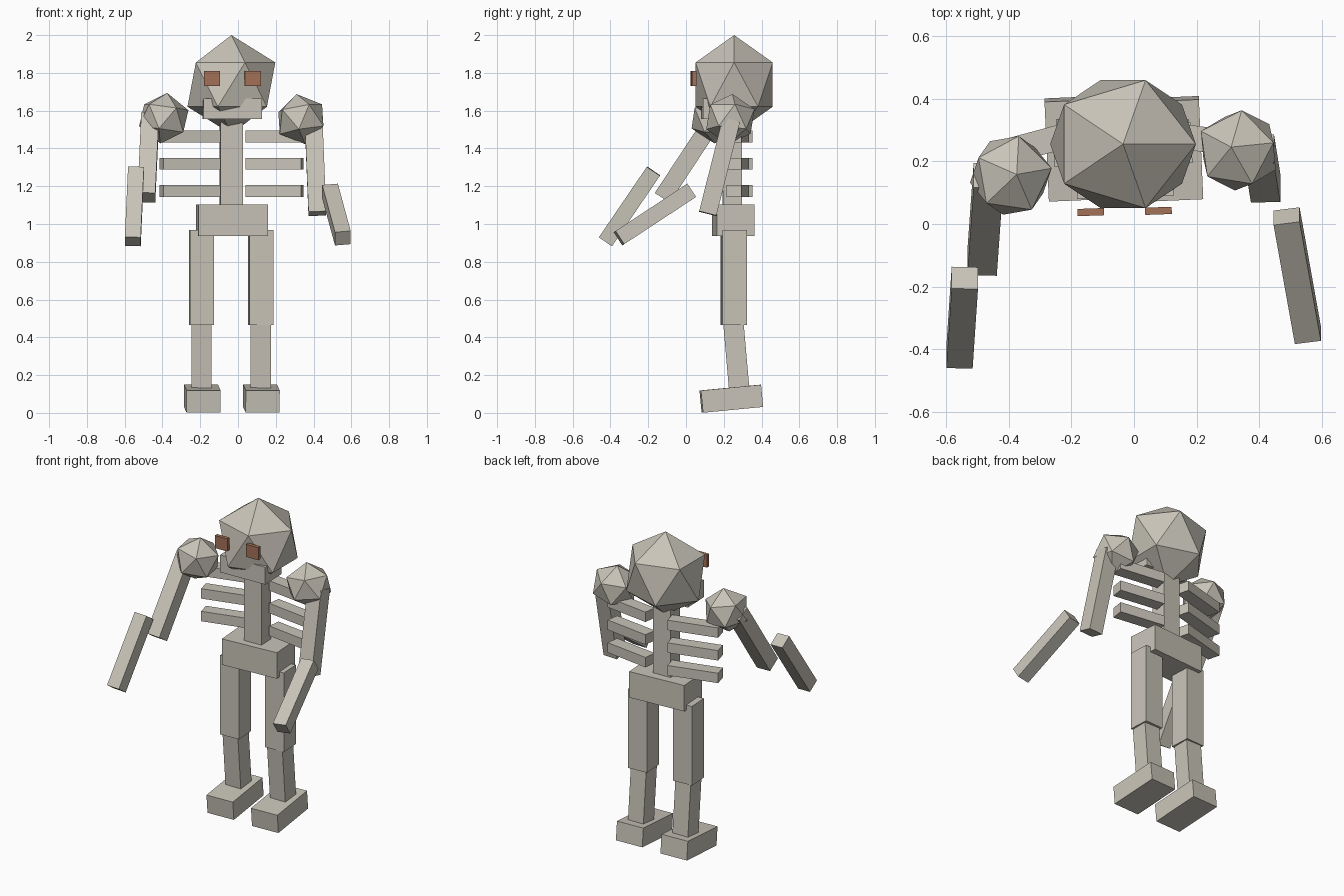
import bpy
from math import radians
from mathutils import Euler, Matrix, Vector

cube = bpy.data.objects.get("Cube")
if cube:
    bpy.data.objects.remove(cube, do_unlink=True)


def make_material(name, colour):
    mat = bpy.data.materials.new(name)
    mat.use_nodes = True
    mat.diffuse_color = colour
    mat.node_tree.nodes["Principled BSDF"].inputs["Base Color"].default_value = colour
    return mat


BONE = make_material("bone grey", (0.58, 0.55, 0.48, 1))
BROWN = make_material("eye brown", (0.36, 0.165, 0.098, 1))


def finish(name, mat, matrix):
    """Bake the placement into the newest mesh and give it a name and colour."""
    obj = bpy.context.object
    obj.name = obj.data.name = name
    obj.data.transform(matrix)
    obj.data.materials.append(mat)
    return obj


def place(centre, size, rot):
    turn = Euler([radians(a) for a in rot]).to_matrix().to_4x4()
    return Matrix.Translation(centre) @ turn @ Matrix.Diagonal((*size, 1))


def box(name, centre, size, rot=(0, 0, 0), mat=BONE):
    bpy.ops.mesh.primitive_cube_add(size=1, location=(0, 0, 0))
    return finish(name, mat, place(centre, size, rot))


def ball(name, centre, radii, rot=(0, 0, 0)):
    bpy.ops.mesh.primitive_ico_sphere_add(subdivisions=1, radius=1, location=(0, 0, 0))
    return finish(name, BONE, place(centre, radii, rot))


def limb(name, start, end, width):
    """Square bar between two points, its sides kept level with x."""
    start, end = Vector(start), Vector(end)
    z = (end - start).normalized()
    y = z.cross(Vector((1, 0, 0))).normalized()
    turn = Matrix((y.cross(z), y, z)).transposed().to_4x4()
    bpy.ops.mesh.primitive_cube_add(size=1, location=(0, 0, 0))
    scale = Matrix.Diagonal((width, width, (end - start).length, 1))
    return finish(name, BONE, Matrix.Translation((start + end) / 2) @ turn @ scale)


# Head, jaw and eyes
ball("head", (-0.035, 0.255, 1.738), (0.26, 0.24, 0.262))
box("jaw", (-0.03, 0.17, 1.61), (0.31, 0.17, 0.11), (0, 0, 2))
box("right_eye", (-0.138, 0.038, 1.77), (0.085, 0.023, 0.08), (0, 0, 2), BROWN)
box("left_eye", (0.078, 0.042, 1.77), (0.085, 0.023, 0.08), (0, 0, 2), BROWN)

# Torso
box("spine", (-0.035, 0.245, 1.34), (0.12, 0.10, 0.50), (0, 0, 2))
box("pelvis", (-0.032, 0.25, 1.02), (0.37, 0.20, 0.165), (0, 0, 4))
for i in range(3):
    z = 1.175 + 0.144 * i
    box(f"left_rib_{i + 1}", (0.193, 0.274, z), (0.297, 0.08, 0.063), (0, 0, -8))
    box(f"right_rib_{i + 1}", (-0.255, 0.272, z), (0.31, 0.08, 0.063), (0, 0, 15))

# Shoulders and arms
ball("left_shoulder", (0.333, 0.235, 1.555), (0.14, 0.14, 0.135), (-6, -9, 9))
ball("right_shoulder", (-0.393, 0.155, 1.56), (0.14, 0.14, 0.135), (0, 8, 10))
limb("left_upper_arm", (0.40, 0.24, 1.55), (0.42, 0.115, 1.055), 0.094)
limb("right_upper_arm", (-0.465, 0.155, 1.565), (-0.485, -0.125, 1.14), 0.094)
limb("left_forearm", (0.487, 0.025, 1.175), (0.555, -0.355, 0.925), 0.084)
limb("right_forearm", (-0.54, -0.172, 1.28), (-0.557, -0.426, 0.907), 0.084)

# Legs
for side, x, y in (("left", 0.12, 0.256), ("right", -0.193, 0.25)):
    box(f"{side}_thigh", (x, y, 0.718), (0.127, 0.13, 0.503), (0, 0, 3))
    limb(f"{side}_shin", (x, 0.248, 0.51), (x, 0.282, 0.12), 0.108)
    box(f"{side}_foot", (x + 0.004, 0.24, 0.075), (0.18, 0.32, 0.118), (5.5, 0, 2.5))
